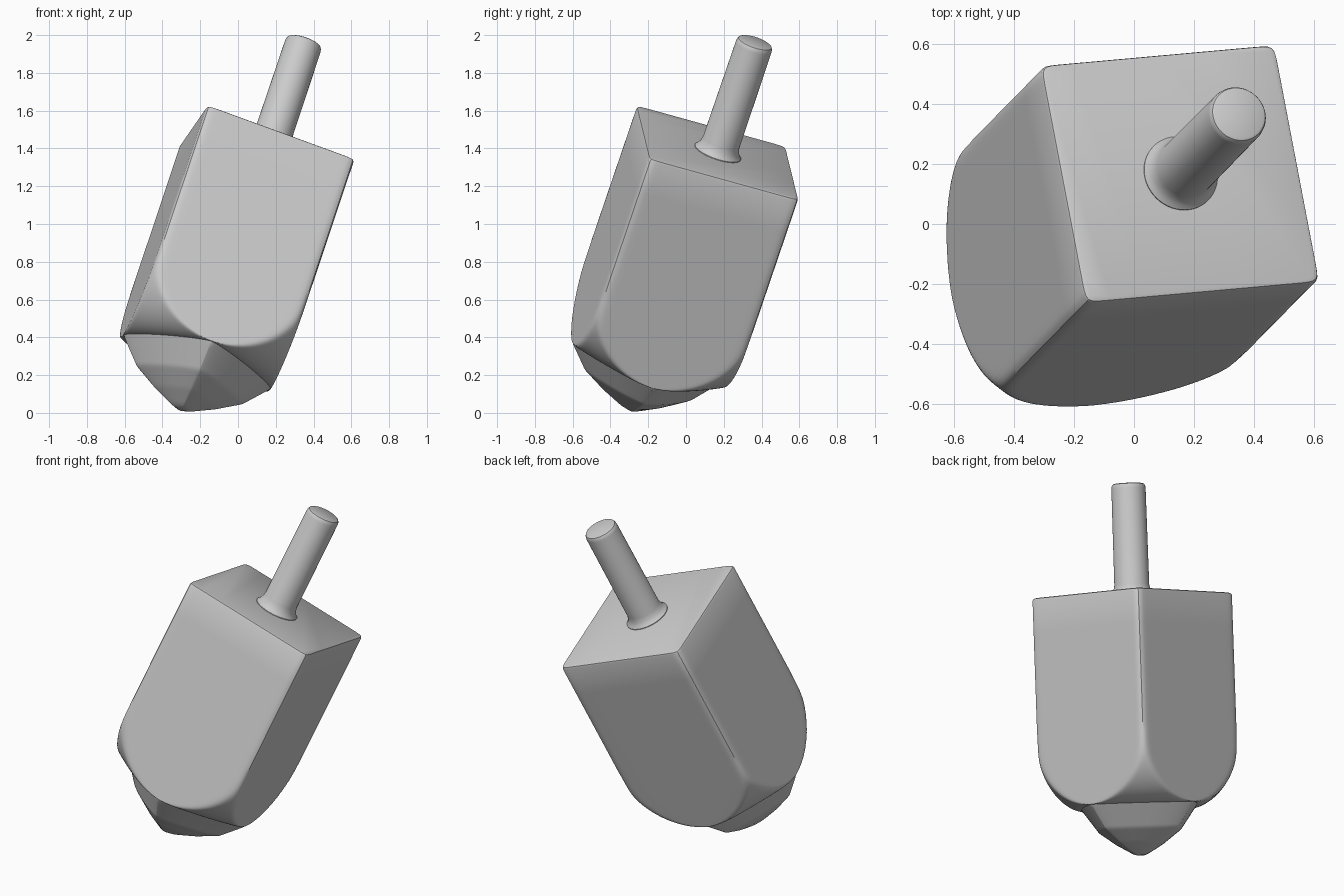
import bpy, bmesh, math
from mathutils import Matrix, Vector

if "Cube" in bpy.data.objects:
    bpy.data.objects.remove(bpy.data.objects["Cube"])

# Tilted local frame: origin at the centre of the body's top face
u = Vector((0.936, 0.084, -0.342)).normalized()
n = Vector((0.302, 0.307, 0.902)).normalized()
v = n.cross(u).normalized()
u = v.cross(n)
FRAME = Matrix.Translation((0.155, 0.168, 1.379)) @ Matrix((u, v, n)).transposed().to_4x4()

HALF = 0.418      # half width of the square body
ARC = 0.81        # depth at which the rounded face ends begin
P = 1.2           # roundness of the diamond section at the point
RIDGE = [(ARC + HALF, HALF), (1.363, 0.30), (1.44, 0.175), (1.497, 0.06), (1.508, 0.025)]


def loft(name, rings):
    """Skin a stack of equal-length rings, cap both ends, place in the tilted frame."""
    bm = bmesh.new()
    loops = [[bm.verts.new(FRAME @ Vector(p)) for p in ring] for ring in rings]
    for a, b in zip(loops, loops[1:]):
        for i in range(len(a)):
            j = (i + 1) % len(a)
            bm.faces.new((a[i], a[j], b[j], b[i]))
    bm.faces.new(loops[0])
    bm.faces.new(loops[-1])
    bmesh.ops.recalc_face_normals(bm, faces=bm.faces)
    mesh = bpy.data.meshes.new(name)
    bm.to_mesh(mesh)
    bm.free()
    obj = bpy.data.objects.new(name, mesh)
    bpy.context.collection.objects.link(obj)
    bpy.ops.object.select_all(action='DESELECT')
    bpy.context.view_layer.objects.active = obj
    obj.select_set(True)
    bpy.ops.object.shade_smooth_by_angle(angle=math.radians(32))
    return obj


def norm_radius(ang, size, p):
    c, s = abs(math.cos(ang)), abs(math.sin(ang))
    return size / (c ** p + s ** p) ** (1 / p)


def diamond_size(t):
    """Reach of the four-ridged point at depth t below the top face."""
    if t < ARC:
        return 3.0
    if t <= ARC + HALF:
        s = math.sqrt(max(HALF ** 2 - (t - ARC) ** 2, 0))
        return (HALF ** P + s ** P) ** (1 / P)
    for (t0, r0), (t1, r1) in zip(RIDGE, RIDGE[1:]):
        if t <= t1 + 1e-6:
            return r0 + (r1 - r0) * (t - t0) / (t1 - t0)
    return RIDGE[-1][1]


def body_ring(t, half, segs=256):
    ring = []
    for i in range(segs):
        a = 2 * math.pi * i / segs
        square = norm_radius(a, half, 30)
        point = norm_radius(a, diamond_size(t), P)
        r = (square ** -70 + point ** -70) ** (-1 / 70)
        ring.append((r * math.cos(a), r * math.sin(a), -t))
    return ring


# Body: square block with a softened top edge running into a four-ridged point
levels = [(0, HALF - 0.014), (0.004, HALF - 0.004), (0.014, HALF)]
levels += [(t, HALF) for t in (0.2, 0.4, 0.6, 0.78)]
levels += [(ARC + HALF * math.sin(math.pi / 2 * i / 36), HALF) for i in range(37)]
levels += [(ARC + HALF + (1.508 - ARC - HALF) * i / 28, HALF) for i in range(1, 29)]
loft("body", [body_ring(t, h) for t, h in levels])

# Handle: round stem with a flared foot and a softened tip
profile = [(0.128, -0.02), (0.128, 0.004), (0.116, 0.016), (0.107, 0.034), (0.101, 0.06),
           (0.099, 0.62), (0.097, 0.634), (0.092, 0.644), (0.084, 0.648)]
loft("handle", [[(r * math.cos(2 * math.pi * i / 64), r * math.sin(2 * math.pi * i / 64), z)
                 for i in range(64)] for r, z in profile])
